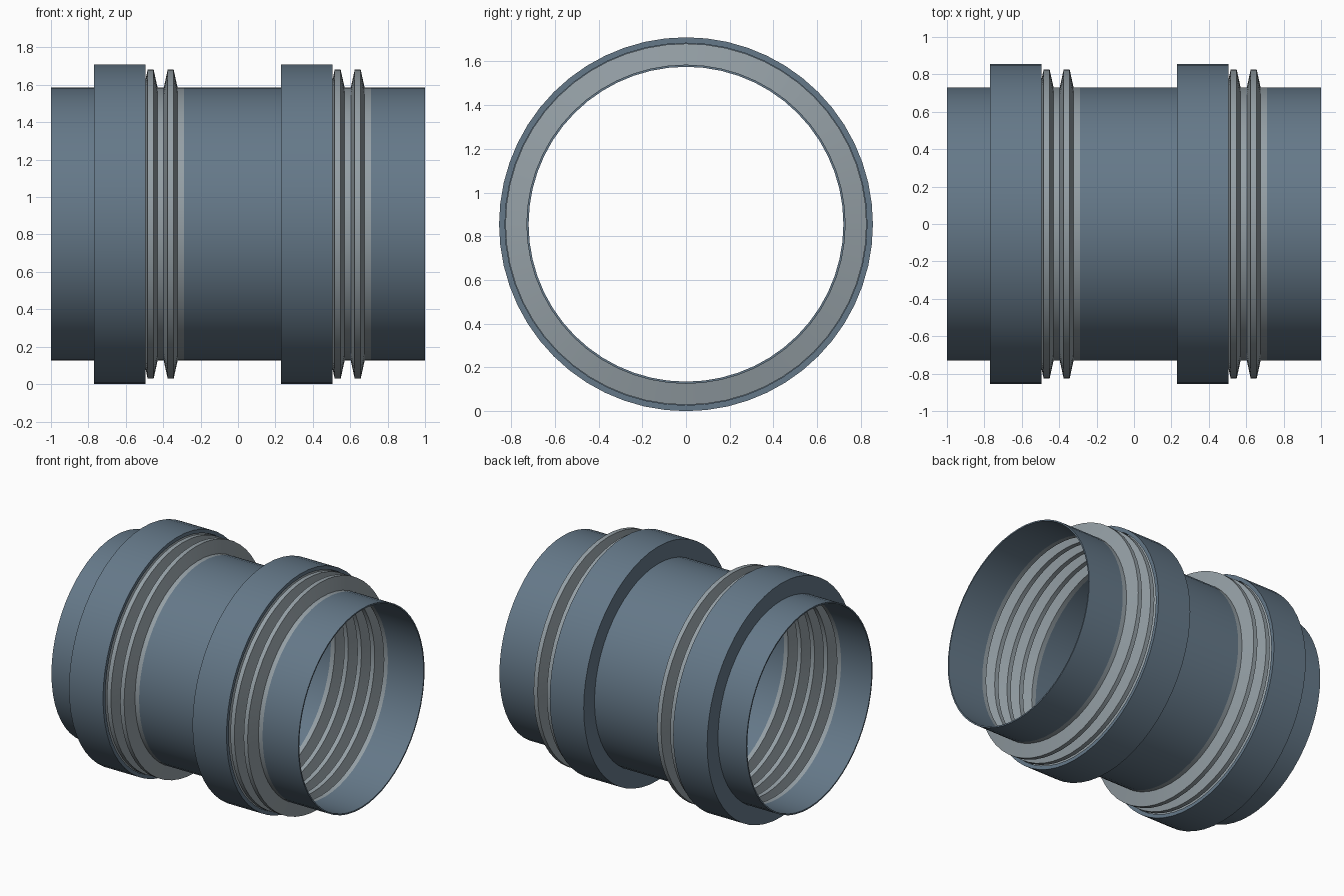
import bpy, bmesh, math

if "Cube" in bpy.data.objects:
    bpy.data.objects.remove(bpy.data.objects["Cube"])

AXIS_Z = 0.855      # height of the pipe axis
SIDES = 56
R_OUT, R_IN = 0.73, 0.72
R_COLLAR = 0.855
R_RIDGE = 0.826


def material(name, rgb):
    m = bpy.data.materials.new(name)
    m.diffuse_color = (*rgb, 1)
    m.use_nodes = True
    m.node_tree.nodes["Principled BSDF"].inputs["Base Color"].default_value = m.diffuse_color
    return m


BLUE = material("blue_grey_metal", (0.13, 0.19, 0.25))
GREY = material("light_grey_rubber", (0.30, 0.35, 0.38))


def lathe(name, profile, mat):
    """Spin a closed (x, radius) profile about the pipe axis."""
    bm = bmesh.new()
    rings = []
    for i in range(SIDES):
        a = 2 * math.pi * i / SIDES
        rings.append([bm.verts.new((x, r * math.cos(a), AXIS_Z + r * math.sin(a)))
                      for x, r in profile])
    n = len(profile)
    for i in range(SIDES):
        p, q = rings[i], rings[(i + 1) % SIDES]
        for j in range(n):
            k = (j + 1) % n
            bm.faces.new((p[j], p[k], q[k], q[j]))
    bmesh.ops.recalc_face_normals(bm, faces=bm.faces)
    mesh = bpy.data.meshes.new(name)
    bm.to_mesh(mesh)
    bm.free()
    mesh.materials.append(mat)
    ob = bpy.data.objects.new(name, mesh)
    bpy.context.collection.objects.link(ob)
    bpy.ops.object.select_all(action='DESELECT')
    ob.select_set(True)
    bpy.context.view_layer.objects.active = ob
    bpy.ops.object.shade_smooth_by_angle(angle=math.radians(20))
    return ob


def pipe(name, x0, x1):
    return lathe(name, [(x0, R_OUT), (x1, R_OUT), (x1, R_IN), (x0, R_IN)], BLUE)


def bellows(name, x0):
    """Thin pleated sleeve: four trapezoid ridges between flat valleys."""
    pitch, band = 0.107, 0.034
    outer = [(x0, R_OUT)]
    for i in range(4):
        b = x0 + band + i * pitch
        outer += [(b, R_OUT), (b + 0.021, R_RIDGE),
                  (b + 0.053, R_RIDGE), (b + 0.074, R_OUT)]
    outer.append((x0 + 4 * pitch + band, R_OUT))
    inner = [(x, r - 0.01) for x, r in reversed(outer)]
    return lathe(name, outer + inner, GREY)


def collar(name, x0, x1):
    """Cover sleeve over half the pleats, with a wall at its left end."""
    ri = R_RIDGE + 0.002
    return lathe(name, [(x0, R_OUT), (x0, R_COLLAR), (x1, R_COLLAR), (x1, ri),
                        (x0 + 0.015, ri), (x0 + 0.015, R_OUT)], BLUE)


# straight pipe sections between the two expansion joints
pipe("left_pipe", -1.0, -0.752)
pipe("middle_pipe", -0.29, 0.248)
pipe("right_pipe", 0.71, 1.0)

# two identical joints, one unit apart
for side, dx in (("left", 0.0), ("right", 1.0)):
    bellows(side + "_bellows", -0.752 + dx)
    collar(side + "_collar", -0.77 + dx, -0.495 + dx)
